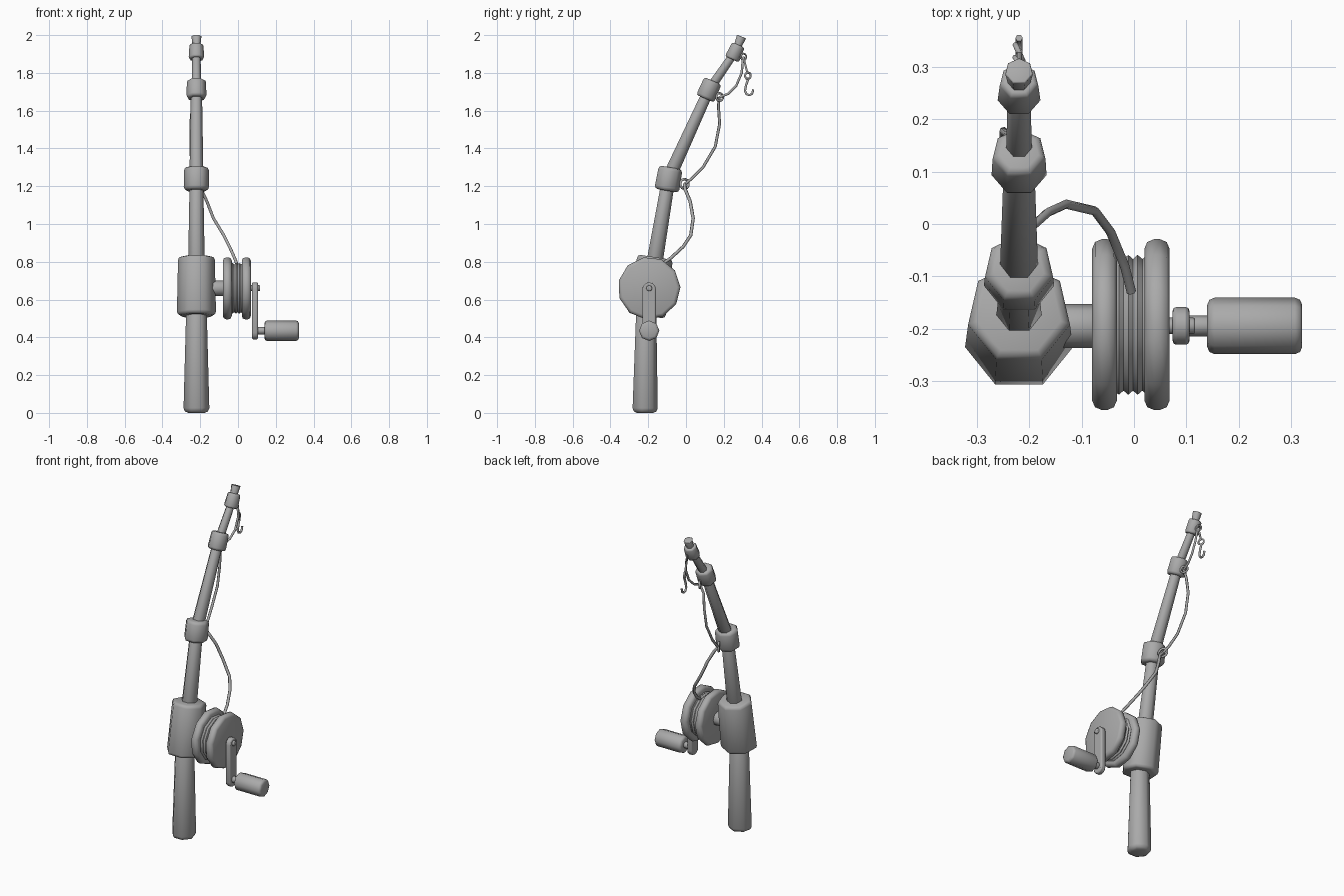
import bpy, bmesh, math
from mathutils import Vector, Euler

if "Cube" in bpy.data.objects:
    bpy.data.objects.remove(bpy.data.objects["Cube"])

GREY = (0.4, 0.4, 0.4, 1)
grey = bpy.data.materials.new("plain grey")
grey.use_nodes = True
grey.diffuse_color = GREY
grey.node_tree.nodes["Principled BSDF"].inputs["Base Color"].default_value = GREY

ROD_X = -0.22


def finish(obj, angle=55):
    """Give the part its material and smooth shading."""
    obj.data.materials.clear()
    obj.data.materials.append(grey)
    bpy.ops.object.select_all(action='DESELECT')
    obj.select_set(True)
    bpy.context.view_layer.objects.active = obj
    bpy.ops.object.shade_smooth_by_angle(angle=math.radians(angle))
    return obj


def add_mesh(name, bm):
    bmesh.ops.recalc_face_normals(bm, faces=bm.faces)
    mesh = bpy.data.meshes.new(name)
    bm.to_mesh(mesh)
    bm.free()
    obj = bpy.data.objects.new(name, mesh)
    bpy.context.collection.objects.link(obj)
    return obj


def lathe(name, start, axis, side, profile, sides, phase=90):
    """Closed turned part: profile holds (radius, distance along axis)."""
    axis, side, start = Vector(axis).normalized(), Vector(side), Vector(start)
    up = axis.cross(side)
    bm = bmesh.new()
    rings = []
    for r, h in profile:
        ring = []
        for i in range(sides):
            a = math.radians(phase) + math.tau * i / sides
            ring.append(bm.verts.new(start + axis * h + (side * math.cos(a) + up * math.sin(a)) * r))
        rings.append(ring)
    for low, high in zip(rings, rings[1:]):
        for i in range(sides):
            j = (i + 1) % sides
            bm.faces.new((low[i], low[j], high[j], high[i]))
    bm.faces.new(rings[0][::-1])
    bm.faces.new(rings[-1])
    return finish(add_mesh(name, bm))


def rounded(r0, r1, length, b):
    """Cylinder profile with rounded rims of size b."""
    k = b * 0.3
    return [(r0 - b, 0), (r0 - k, k), (r0, b), (r1, length - b), (r1 - k, length - k), (r1 - b, length)]


def rod_part(name, a, b, r0, r1, bevel):
    """Seven-sided part running between two (y, z) points of the rod."""
    a, b = Vector((ROD_X, *a)), Vector((ROD_X, *b))
    return lathe(name, a, b - a, (1, 0, 0), rounded(r0, r1, (b - a).length, bevel), 7)


def reel_part(name, x0, x1, r0, r1, bevel, sides, y=-0.195, z=0.66, phase=2):
    """Turned part whose axis runs sideways."""
    return lathe(name, (x0, y, z), (1, 0, 0), (0, 1, 0), rounded(r0, r1, x1 - x0, bevel), sides, phase)


def wire(name, points, radius):
    curve = bpy.data.curves.new(name, 'CURVE')
    curve.dimensions = '3D'
    curve.bevel_depth = radius
    curve.bevel_resolution = 1
    curve.use_fill_caps = True
    spline = curve.splines.new('POLY')
    spline.points.add(len(points) - 1)
    for p, co in zip(spline.points, points):
        p.co = (*co, 1)
    obj = bpy.data.objects.new(name, curve)
    bpy.context.collection.objects.link(obj)
    bpy.ops.object.select_all(action='DESELECT')
    obj.select_set(True)
    bpy.context.view_layer.objects.active = obj
    bpy.ops.object.convert(target='MESH')
    return finish(bpy.context.object, 70)


def ring(name, location, major, minor, turn):
    bpy.ops.mesh.primitive_torus_add(major_segments=10, minor_segments=6, major_radius=major,
                                     minor_radius=minor, location=location,
                                     rotation=Euler((0, math.radians(90), math.radians(turn))))
    bpy.context.object.name = name
    return finish(bpy.context.object, 70)


# Rod, from the grip up to the tip
rod_part("grip", (-0.22, 0), (-0.213, 0.56), 0.07, 0.056, 0.025)
rod_part("reel_seat", (-0.215, 0.515), (-0.168, 0.825), 0.106, 0.1, 0.018)
rod_part("lower_rod", (-0.17, 0.79), (-0.095, 1.23), 0.045, 0.037, 0.002)
rod_part("middle_rod", (-0.095, 1.24), (0.12, 1.71), 0.038, 0.03, 0.002)
rod_part("upper_rod", (0.12, 1.71), (0.262, 1.915), 0.026, 0.022, 0.002)
rod_part("rod_tip", (0.255, 1.9), (0.293, 1.993), 0.017, 0.027, 0.003)

# Collars over the joints
rod_part("lower_collar", (-0.106, 1.177), (-0.084, 1.3), 0.069, 0.067, 0.018)
rod_part("middle_collar", (0.099, 1.665), (0.14, 1.759), 0.054, 0.052, 0.014)
rod_part("upper_collar", (0.241, 1.873), (0.276, 1.949), 0.042, 0.038, 0.01)

# Reel
reel_part("reel_shaft", -0.16, -0.07, 0.042, 0.042, 0.002, 8)
reel_part("inner_flange", -0.08, -0.033, 0.166, 0.166, 0.018, 11)
reel_part("outer_flange", 0.02, 0.068, 0.166, 0.166, 0.018, 11)
coils = [(0.136 if i % 2 else 0.128, 0.009 * i) for i in range(8)]
lathe("wound_line", (-0.038, -0.195, 0.66), (1, 0, 0), (0, 1, 0), coils, 11, 2)

# Crank
bm = bmesh.new()
outline = []
for centre_z, first in ((0.655, 0), (0.425, 180)):
    for step in range(7):
        a = math.radians(first + step * 30)
        outline.append(bm.verts.new((0.074, -0.195 + 0.036 * math.cos(a), centre_z + 0.036 * math.sin(a))))
face = bm.faces.new(outline)
solid = bmesh.ops.extrude_face_region(bm, geom=[face])
for v in solid["geom"]:
    if isinstance(v, bmesh.types.BMVert):
        v.co.x += 0.032
arm = add_mesh("crank_arm", bm)
soft = arm.modifiers.new("soft_edges", 'BEVEL')
soft.width = 0.007
soft.segments = 2
soft.limit_method = 'ANGLE'
soft.angle_limit = math.radians(50)
finish(arm)
reel_part("crank_pin", 0.06, 0.117, 0.016, 0.016, 0.004, 8)
reel_part("knob_axle", 0.095, 0.15, 0.02, 0.02, 0.002, 8, z=0.435)
reel_part("crank_knob", 0.14, 0.322, 0.054, 0.054, 0.014, 8, z=0.435, phase=0)

# Line guides
ring("lower_guide", (-0.22, -0.008, 1.212), 0.026, 0.007, 30)
ring("middle_guide", (-0.22, 0.178, 1.672), 0.021, 0.006, 30)
ring("upper_guide", (-0.22, 0.305, 1.885), 0.017, 0.005, 30)

# Line sagging between the guides
wire("lower_line", [(-0.005, -0.13, 0.785), (-0.018, -0.08, 0.82), (-0.045, -0.015, 0.88), (-0.075, 0.025, 0.94),
                    (-0.13, 0.038, 1.03), (-0.165, 0.022, 1.12), (-0.195, -0.005, 1.185), (-0.22, -0.008, 1.21)], 0.009)
wire("middle_line", [(-0.22, -0.008, 1.21), (-0.232, 0.03, 1.24), (-0.245, 0.09, 1.3), (-0.25, 0.155, 1.41),
                     (-0.25, 0.178, 1.53), (-0.242, 0.172, 1.62), (-0.22, 0.175, 1.67)], 0.008)
wire("upper_line", [(-0.22, 0.175, 1.67), (-0.212, 0.225, 1.69), (-0.205, 0.265, 1.73), (-0.205, 0.295, 1.8),
                    (-0.212, 0.3, 1.86), (-0.22, 0.305, 1.885)], 0.007)
wire("hook_line", [(-0.22, 0.305, 1.885), (-0.22, 0.312, 1.85), (-0.22, 0.325, 1.8)], 0.006)

# Hook
ring("hook_eye", (-0.22, 0.328, 1.785), 0.017, 0.006, 25)
wire("hook", [(-0.22, 0.33, 1.77), (-0.22, 0.318, 1.735), (-0.22, 0.312, 1.705), (-0.22, 0.32, 1.688),
              (-0.22, 0.336, 1.682), (-0.22, 0.35, 1.69), (-0.22, 0.356, 1.712)], 0.007)
